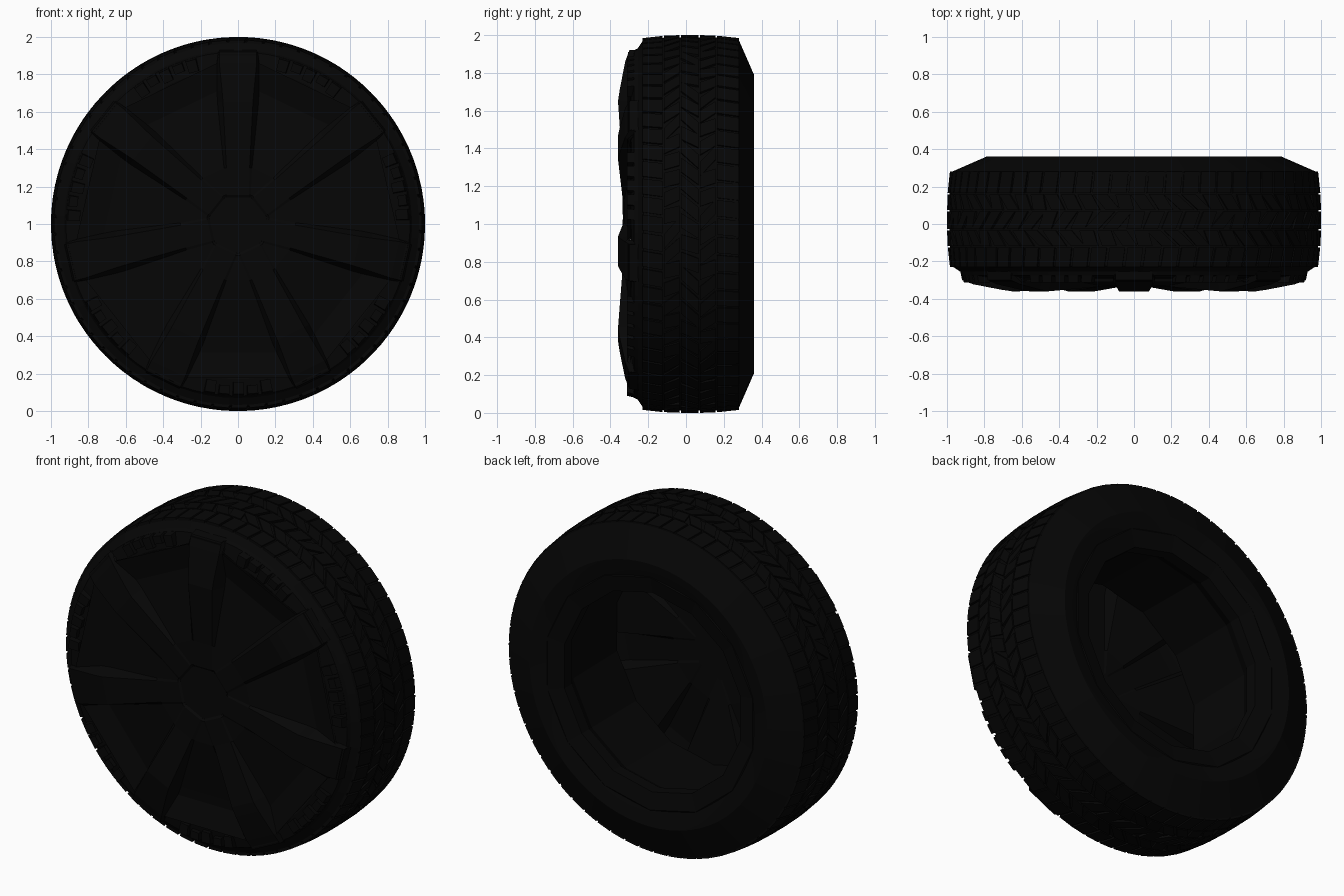
import bpy, bmesh, math, random
from mathutils import Vector

if "Cube" in bpy.data.objects:
    bpy.data.objects.remove(bpy.data.objects["Cube"], do_unlink=True)

random.seed(4)
SPOKES = 7
STEP = math.tau / SPOKES

black = bpy.data.materials.new("soft black")
black.use_nodes = True
black.diffuse_color = (0.0018, 0.0018, 0.0018, 1)
black.node_tree.nodes["Principled BSDF"].inputs["Base Color"].default_value = black.diffuse_color


def polar(a, r, y, t=0.0):
    """Point at clock angle a (0 = up), radius r, shifted t along the tangent."""
    return Vector((r * math.sin(a) + t * math.cos(a), y,
                   1 + r * math.cos(a) - t * math.sin(a)))


def finish(bm, name, smooth=None):
    mesh = bpy.data.meshes.new(name)
    bm.to_mesh(mesh)
    bm.free()
    mesh.materials.append(black)
    ob = bpy.data.objects.new(name, mesh)
    bpy.context.collection.objects.link(ob)
    if smooth:
        bpy.ops.object.select_all(action='DESELECT')
        ob.select_set(True)
        bpy.context.view_layer.objects.active = ob
        bpy.ops.object.shade_smooth_by_angle(angle=math.radians(smooth))


def lathe(name, profile, sides, smooth=None):
    """Spin a closed (radius, y) profile round the axle."""
    bm = bmesh.new()
    rings = [[bm.verts.new(polar(math.tau * i / sides, r, y)) for r, y in profile]
             for i in range(sides)]
    n = len(profile)
    for i in range(sides):
        a, b = rings[i], rings[(i + 1) % sides]
        for j in range(n):
            k = (j + 1) % n
            bm.faces.new((a[j], a[k], b[k], b[j]))
    bmesh.ops.recalc_face_normals(bm, faces=bm.faces)
    finish(bm, name, smooth)


def block(bm, a, half, r_in, r_out, y0, y1, skew=0.0):
    """Curved block; r_out gives the outer radius at y0 and y1."""
    ends = []
    for y, ro, s in ((y0, r_out[0], -skew), (y1, r_out[1], skew)):
        ends.append([bm.verts.new(polar(a + s + d * half, r, y))
                     for d, r in ((-1, r_in), (1, r_in), (1, ro), (-1, ro))])
    p, q = ends
    faces = [bm.faces.new(p), bm.faces.new(q[::-1])]
    for i in range(4):
        j = (i + 1) % 4
        faces.append(bm.faces.new((p[i], q[i], q[j], p[j])))
    bmesh.ops.recalc_face_normals(bm, faces=faces)


def crown(y):
    return 1.0 - 0.37 * max(0, abs(y - 0.025) - 0.05) ** 2


# Tyre carcass
lathe("tyre", [(0.68, -0.2), (0.72, -0.25), (0.83, -0.29), (0.92, -0.275),
               (0.93, -0.255), (0.975, -0.225), (0.988, -0.1), (0.988, 0.15),
               (0.978, 0.278), (0.79, 0.36), (0.74, 0.352), (0.68, 0.335)], 70, 25)

# Faceted inner barrel with a rolled rear lip
lathe("rim_barrel", [(0.74, 0.32), (0.70, 0.342), (0.60, 0.32), (0.60, 0.25),
                     (0.65, 0.17), (0.66, -0.265), (0.74, -0.24)], 2 * SPOKES)

# Tread blocks: straight shoulder rows, irregular zigzag middle rows
bm = bmesh.new()
COUNT = 64
rows = [(-0.23, -0.125, 0.43, 0.08, 0.0, 0.0), (-0.117, -0.035, 0.40, -0.28, 0.5, 0.2),
        (-0.027, 0.067, 0.40, 0.30, 0.1, 0.2), (0.075, 0.157, 0.40, -0.28, 0.5, 0.2),
        (0.165, 0.28, 0.44, 0.06, 0.2, 0.0)]
pitch = math.tau / COUNT
for y0, y1, half, skew, phase, jitter in rows:
    for i in range(COUNT):
        turn = skew + random.uniform(-jitter, jitter)
        block(bm, (i + phase) * pitch, half * pitch, 0.95,
              (crown(y0), crown(y1)), y0, y1, turn * pitch)
finish(bm, "tread_blocks")

# Raised sidewall lugs grouped between the spokes
bm = bmesh.new()
for k in range(SPOKES):
    for i in range(-2, 3):
        a = (k + 0.5) * STEP + i * 0.085
        low = 0.845 if i % 2 == 0 else 0.865
        block(bm, a, 0.031, low, (0.91, 0.925), -0.312, -0.25, 0.004)
finish(bm, "sidewall_lugs")

# Wheel cover: bevelled spokes with sunken panels between them
# station: radius, crest half width, crest y, foot half width, foot y
stations = [(0.155, 0.058, -0.335, 0.068, -0.334),
            (0.30, 0.062, -0.336, 0.075, -0.328),
            (0.65, 0.080, -0.360, 0.110, -0.282),
            (0.71, 0.085, -0.351, 0.112, -0.275),
            (0.86, 0.100, -0.322, 0.112, -0.310),
            (0.92, 0.100, -0.300, 0.108, -0.260)]


def cover_sheet(bm, shift, facing):
    """One skin of the cover, moved along the axle and turned to face +y or -y."""
    grid = []
    for k in range(SPOKES):
        a = k * STEP
        grid.append([[bm.verts.new(polar(a, r, y + shift, t)) for t, y in
                      ((-foot, fy), (-half, cy), (half, cy), (foot, fy))]
                     for r, half, cy, foot, fy in stations])
    faces = []
    for k in range(SPOKES):
        spoke, nxt = grid[k], grid[(k + 1) % SPOKES]
        for s in range(len(stations) - 1):
            lo, hi = spoke[s], spoke[s + 1]
            for c in range(3):
                faces.append(bm.faces.new((lo[c], lo[c + 1], hi[c + 1], hi[c])))
            if s < len(stations) - 2:
                faces.append(bm.faces.new((lo[3], nxt[s][0], nxt[s + 1][0], hi[3])))
        # sloped spoke tip
        tip = [bm.verts.new(polar(k * STEP, 0.93, -0.25 + shift, t)) for t in (-0.1, 0.1)]
        end = spoke[-1]
        faces.append(bm.faces.new((end[1], end[2], tip[1], tip[0])))
    hub = bm.faces.new([v for spoke in grid for v in spoke[0]])
    faces.append(hub)
    bm.normal_update()
    for f in faces:
        if f.normal.y * facing < 0:
            f.normal_flip()
    bm.normal_update()
    return hub


bm = bmesh.new()
hub = cover_sheet(bm, 0, -1)
cover_sheet(bm, 0.015, 1)
# Slightly sunken centre cap
bmesh.ops.inset_region(bm, faces=[hub], thickness=0.012, depth=-0.008)
finish(bm, "wheel_cover")

# Rectangular pads on the spoke tips
bm = bmesh.new()
for k in range(SPOKES):
    block(bm, k * STEP, 0.108, 0.82, (0.915, 0.925), -0.307, -0.24)
finish(bm, "spoke_tip_pads")
